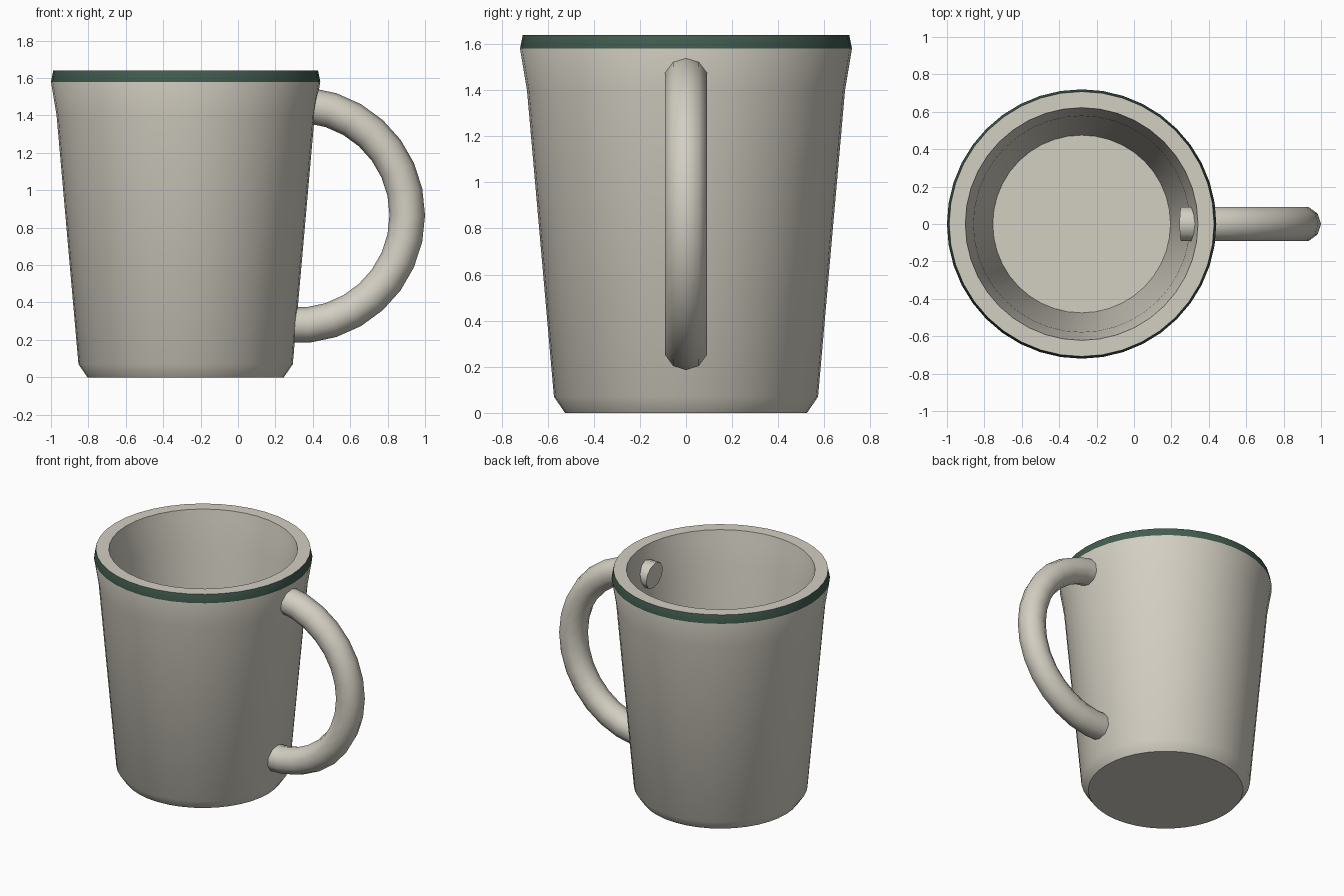
import bpy, bmesh, math

if "Cube" in bpy.data.objects:
    bpy.data.objects.remove(bpy.data.objects["Cube"])

def material(name, rgb):
    m = bpy.data.materials.new(name)
    m.diffuse_color = (*rgb, 1)
    m.use_nodes = True
    m.node_tree.nodes["Principled BSDF"].inputs["Base Color"].default_value = m.diffuse_color
    return m

cream = material("cream glaze", (0.65, 0.62, 0.54))
green = material("dark green rim", (0.055, 0.11, 0.08))

def finish(name, bm, mats, angle):
    bmesh.ops.recalc_face_normals(bm, faces=bm.faces)
    me = bpy.data.meshes.new(name)
    bm.to_mesh(me)
    bm.free()
    for m in mats:
        me.materials.append(m)
    ob = bpy.data.objects.new(name, me)
    bpy.context.collection.objects.link(ob)
    bpy.ops.object.select_all(action='DESELECT')
    ob.select_set(True)
    bpy.context.view_layer.objects.active = ob
    bpy.ops.object.shade_smooth_by_angle(angle=math.radians(angle))

def skin(bm, rings):
    """Join successive vertex rings with quads and cap both ends."""
    n = len(rings[0])
    bands = []
    for a, b in zip(rings, rings[1:]):
        bands.append([bm.faces.new((a[i], a[(i + 1) % n], b[(i + 1) % n], b[i]))
                      for i in range(n)])
    bm.faces.new(rings[0])
    bm.faces.new(rings[-1])
    return bands

# Mug body: turned profile, outside up to the lip, then down the inside
CX, SIDES = -0.28, 40
profile = [(0.525, 0), (0.573, 0.07), (0.69, 1.40), (0.72, 1.58), (0.708, 1.64),
           (0.622, 1.64), (0.612, 1.58), (0.578, 1.40), (0.475, 0.10)]
bm = bmesh.new()
rings = [[bm.verts.new((CX + r * math.cos(math.tau * i / SIDES),
                        r * math.sin(math.tau * i / SIDES), z)) for i in range(SIDES)]
         for r, z in profile]
bands = skin(bm, rings)
for f in bands[3]:          # painted band round the lip
    f.material_index = 1
finish("mug_body", bm, [cream, green], 40)

# Handle: ten-sided tube on an arc, its ends running into the wall
HX, HZ, R, T, STEPS, SWEEP = 0.315, 0.867, 0.59, 0.095, 16, math.radians(96)
bm = bmesh.new()
rings = []
for s in range(STEPS + 1):
    a = -SWEEP + 2 * SWEEP * s / STEPS
    ring = []
    for k in range(10):
        t = math.tau * k / 10
        d = R + T * math.cos(t)
        ring.append(bm.verts.new((HX + d * math.cos(a), T * math.sin(t), HZ + d * math.sin(a))))
    rings.append(ring)
skin(bm, rings)
finish("handle", bm, [cream], 40)
